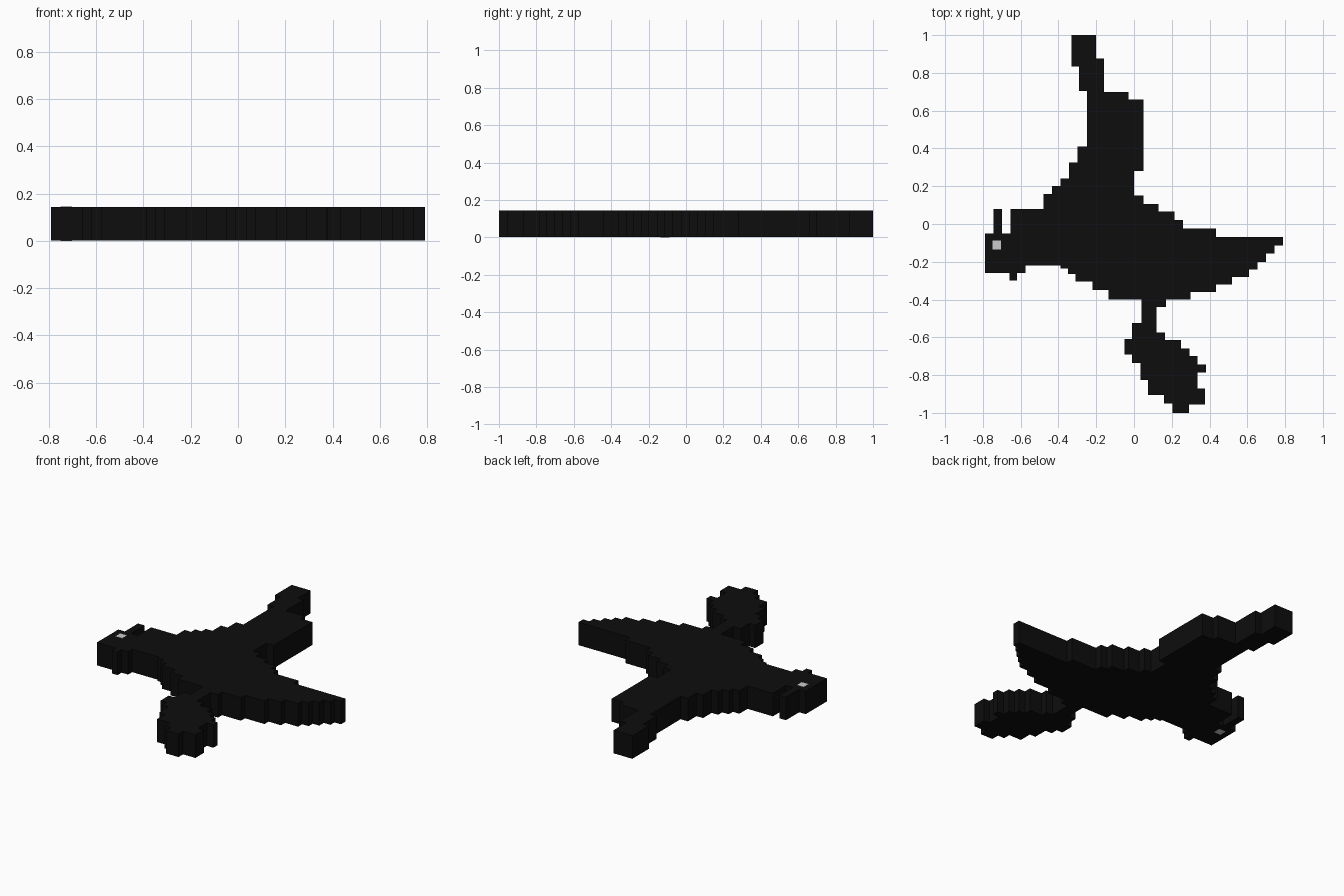
import bpy
import bmesh

default = bpy.data.objects.get("Cube")
if default:
    bpy.data.objects.remove(default, do_unlink=True)

THICKNESS = 0.145
PROUD = 0.001


def make_material(name, level):
    mat = bpy.data.materials.new(name)
    mat.use_nodes = True
    colour = (level, level, level, 1)
    mat.diffuse_color = colour
    node = next(n for n in mat.node_tree.nodes if n.type == "BSDF_PRINCIPLED")
    node.inputs["Base Color"].default_value = colour
    return mat


black = make_material("black", 0.004)
grey = make_material("pale grey", 0.6)


def staircase(top, steps):
    """Corners of a stepped edge, going down; each step is (x, y where it ends)."""
    points, y = [], top
    for x, end in steps:
        points += [(x, y), (x, end)]
        y = end
    return points


def slab(name, top, left, right, mat=black, low=PROUD, high=THICKNESS - PROUD):
    """Flat-sided slab between a stepped left edge and a stepped right edge."""
    outline = staircase(top, left) + staircase(top, right)[::-1]
    bm = bmesh.new()
    base = bm.faces.new([bm.verts.new((x, y, low)) for x, y in outline])
    grown = bmesh.ops.extrude_face_region(bm, geom=[base], use_keep_orig=True)
    raised = [g for g in grown["geom"] if isinstance(g, bmesh.types.BMVert)]
    bmesh.ops.translate(bm, verts=raised, vec=(0, 0, high - low))
    bmesh.ops.recalc_face_normals(bm, faces=bm.faces[:])
    mesh = bpy.data.meshes.new(name)
    bm.to_mesh(mesh)
    bm.free()
    mesh.materials.append(mat)
    obj = bpy.data.objects.new(name, mesh)
    bpy.context.collection.objects.link(obj)
    return obj


def block(name, x1, x2, top, bottom, **options):
    return slab(name, top, [(x1, bottom)], [(x2, bottom)], **options)


# Wing reaching to the back
slab("back_wing", 1,
     [(-.33, .835), (-.29, .705), (-.25, .41), (-.3, .325), (-.345, .24),
      (-.39, .2), (-.435, .16), (-.48, .08)],
     [(-.2, .875), (-.16, .7), (-.03, .66), (.05, .28), (0, .15),
      (.05, .105), (.13, .08)])

# Body
slab("body", .08,
     [(-.655, -.22), (-.39, -.235), (-.35, -.265), (-.31, -.305),
      (-.22, -.35), (-.135, -.4)],
     [(.13, .065), (.215, .02), (.26, -.4)])

# Tapering tail
slab("tail", -.025, [(.26, -.4)],
     [(.435, -.07), (.79, -.115), (.745, -.155), (.7, -.2), (.655, -.24),
      (.61, -.28), (.52, -.32), (.435, -.36), (.3, -.4)])

# Wing reaching to the front, on a narrow stalk
slab("front_wing", -.4,
     [(.04, -.525), (-.01, -.61), (-.05, -.69), (-.01, -.735), (.035, -.825),
      (.075, -.905), (.16, -.95), (.205, -1)],
     [(.17, -.44), (.12, -.575), (.165, -.615), (.25, -.66), (.295, -.7),
      (.335, -.745), (.38, -.785), (.335, -.87), (.375, -.955), (.29, -1)])

# Head with its two spikes
block("head", -.79, -.655, -.05, -.26)
block("jaw", -.655, -.575, -.22, -.26)
block("back_spike", -.745, -.7, .08, -.05)
block("front_spike", -.66, -.62, -.26, -.3)

# Eye, showing on both faces of the head
block("eye", -.75, -.703, -.088, -.135, mat=grey, low=0, high=THICKNESS)
